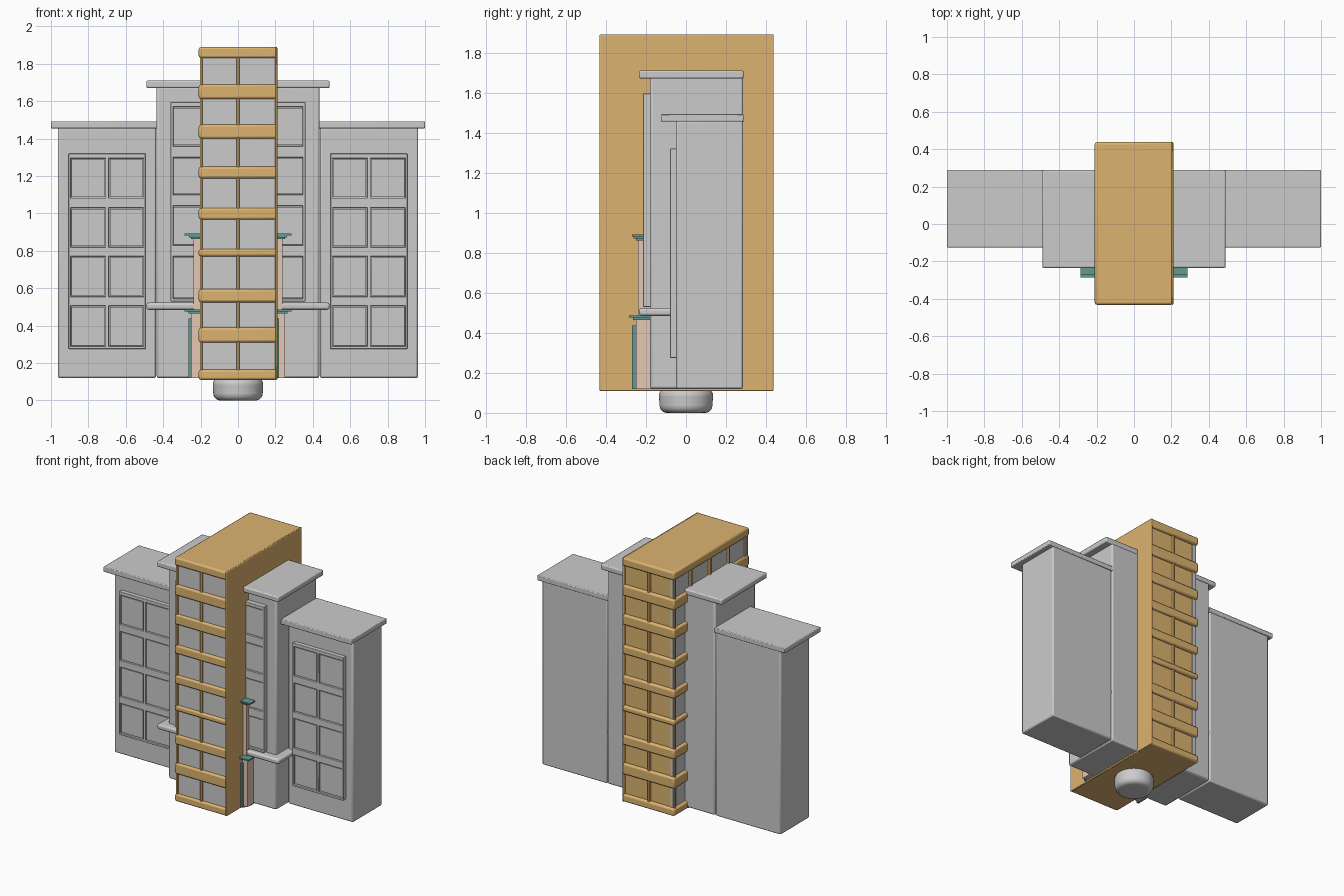
import bpy, bmesh
from mathutils import Matrix, Vector

if "Cube" in bpy.data.objects:
    bpy.data.objects.remove(bpy.data.objects["Cube"])


def material(name, rgb):
    m = bpy.data.materials.new(name)
    m.diffuse_color = (*rgb, 1)
    m.use_nodes = True
    m.node_tree.nodes["Principled BSDF"].inputs["Base Color"].default_value = m.diffuse_color
    return m


TAN = material("tan", (0.72, 0.45, 0.16))
PINK = material("pale_stone", (0.78, 0.58, 0.46))
TEAL = material("teal", (0.13, 0.32, 0.29))


def boxes(name, bounds, mat=None, bevel=0.0):
    """One object made of boxes given as (x0, x1, y0, y1, z0, z1)."""
    bm = bmesh.new()
    for x0, x1, y0, y1, z0, z1 in bounds:
        centre = Vector((x0 + x1, y0 + y1, z0 + z1)) / 2
        size = Matrix.Diagonal((abs(x1 - x0), abs(y1 - y0), abs(z1 - z0), 1))
        bmesh.ops.create_cube(bm, size=1, matrix=Matrix.Translation(centre) @ size)
    return finish(name, bm, mat, bevel)


def finish(name, bm, mat, bevel, segments=2):
    me = bpy.data.meshes.new(name)
    bm.to_mesh(me)
    bm.free()
    ob = bpy.data.objects.new(name, me)
    bpy.context.collection.objects.link(ob)
    if mat:
        me.materials.append(mat)
    if bevel:
        b = ob.modifiers.new("Bevel", "BEVEL")
        b.width, b.segments, b.limit_method = bevel, segments, "ANGLE"
    bpy.ops.object.select_all(action="DESELECT")
    ob.select_set(True)
    bpy.context.view_layer.objects.active = ob
    bpy.ops.object.shade_smooth_by_angle()
    return ob


def window_bay(name, x0, x1, z0, z1, front, wall, columns, rows, border=0.011):
    """Raised bay: thin backing, border, mullions and bars, with inset panes."""
    parts = [(x0, x1, front + 0.018, wall + 0.01, z0, z1)]
    for a, b in ((x0, x0 + border), (x1 - border, x1)):
        parts.append((a, b, front, wall, z0, z1))
    gaps = [z0] + [z for r in rows for z in r] + [z1]
    for a, b in zip(gaps[::2], gaps[1::2]):
        parts.append((x0, x1, front, wall, a, b))
    for i in range(1, columns):
        x = x0 + (x1 - x0) * i / columns
        parts.append((x - 0.009, x + 0.009, front, wall, z0, z1))
    boxes(name, parts, None, 0.003)
    # raised panes inside each opening
    panes = []
    w = (x1 - x0) / columns
    for a, b in rows:
        for i in range(columns):
            panes.append((x0 + i * w + 0.015, x0 + (i + 1) * w - 0.015,
                          front + 0.006, wall, a + 0.005, b - 0.005))
    boxes(name + "_panes", panes)


# Round foot under the tower
bm = bmesh.new()
bmesh.ops.create_cone(bm, cap_ends=True, segments=48, radius1=0.13, radius2=0.137,
                      depth=0.12, matrix=Matrix.Translation((0, 0, 0.06)))
finish("round_foot", bm, None, 0.035, 5)

# Central block with ledge and cornice
boxes("central_block", [(-0.435, 0.435, -0.18, 0.285, 0.12, 1.68)], None, 0.012)
boxes("central_cornice", [(-0.49, 0.49, -0.235, 0.288, 1.67, 1.71)], None, 0.008)
boxes("central_ledge", [(-0.49, 0.49, -0.235, 0.278, 0.485, 0.523)], None, 0.012)
window_bay("central_bay", -0.36, 0.36, 0.53, 1.595, -0.215, -0.18, 2,
           [(0.545, 0.77), (0.83, 1.04), (1.10, 1.30), (1.36, 1.57)], 0.014)

# Side wings
WING_ROWS = [(0.29, 0.505), (0.555, 0.77), (0.82, 1.03), (1.083, 1.295)]
for s, side in ((-1, "left"), (1, "right")):
    a, b = sorted((s * 0.438, s * 0.963))
    boxes(side + "_wing", [(a, b, -0.05, 0.285, 0.12, 1.46)], None, 0.01)
    a, b = sorted((s * 0.43, s * 1.0))
    boxes(side + "_wing_roof", [(a, b, -0.125, 0.288, 1.455, 1.492)], None, 0.005)
    a, b = sorted((s * 0.495, s * 0.905))
    window_bay(side + "_wing_bay", a, b, 0.275, 1.32, -0.08, -0.05, 2, WING_ROWS)

# Tower: core, flush right wall, wrapping floor bands
TOWER_ROWS = [(0.165, 0.31), (0.39, 0.525), (0.595, 0.77), (0.81, 0.967),
              (1.03, 1.187), (1.25, 1.40), (1.475, 1.612), (1.69, 1.83)]
X0, X1, Y0, Y1, Z0, Z1 = -0.21, 0.21, -0.432, 0.438, 0.11, 1.89
boxes("tower_core", [(X0 + 0.028, X1 - 0.002, Y0 + 0.028, Y1 - 0.022, Z0 + 0.01, Z1 - 0.01)], TAN)
boxes("tower_right_wall", [(X1 - 0.011, X1, Y0, Y1, Z0, Z1)], TAN, 0.005)
edges = [Z0] + [z for r in TOWER_ROWS for z in r] + [Z1]
boxes("tower_bands", [(X0, X1, Y0, Y1, a, b) for a, b in zip(edges[::2], edges[1::2])],
      TAN, 0.012)

# Tower mullions on front, back and left side
DEPTH = (Y1 - Y0) / 4
mullions = [(-0.008, 0.008, Y0 + 0.006, Y1 - 0.006, Z0 + 0.01, Z1 - 0.01)]
for y in (Y0 + 0.013, Y1 - 0.024):
    mullions.append((X0 + 0.006, X0 + 0.02, y - 0.007, y + 0.007, Z0 + 0.01, Z1 - 0.01))
for i in range(1, 4):
    y = Y0 + i * DEPTH
    mullions.append((X0 + 0.008, 0, y - 0.008, y + 0.008, Z0 + 0.01, Z1 - 0.01))
boxes("tower_mullions", mullions, TAN, 0.003)

# Grey tower windows on the front and left side
front, left = [], []
for a, b in TOWER_ROWS:
    for x in (-0.2, 0.006):
        front.append((x, x + 0.194, Y0 + 0.016, Y0 + 0.04, a - 0.003, b + 0.003))
    for i in range(4):
        y = Y0 + i * DEPTH
        left.append((X0 + 0.018, X0 + 0.04, y + 0.018, y + DEPTH - 0.016,
                     a - 0.003, b + 0.003))
boxes("tower_front_windows", front)
boxes("tower_left_windows", left)

# Entrance surround showing either side of the tower
for s, side in ((-1, "left"), (1, "right")):
    def strip(a, b):
        return sorted((s * a, s * b))
    boxes(side + "_pilasters", [(*strip(0.19, 0.237), -0.24, -0.18, 0.48, 0.87),
                                (*strip(0.19, 0.25), -0.25, -0.17, 0.12, 0.465)], PINK)
    boxes(side + "_capitals", [(*strip(0.19, 0.285), -0.27, -0.21, 0.882, 0.892),
                               (*strip(0.19, 0.262), -0.262, -0.21, 0.872, 0.883),
                               (*strip(0.19, 0.25), -0.25, -0.21, 0.862, 0.873),
                               (*strip(0.19, 0.285), -0.285, -0.18, 0.476, 0.486),
                               (*strip(0.19, 0.265), -0.265, -0.18, 0.464, 0.477)], TEAL)
boxes("entrance_trim", [(-0.265, -0.249, -0.27, -0.18, 0.12, 0.437),
                        (0.203, 0.22, -0.27, -0.245, 0.12, 0.437)], TEAL)
